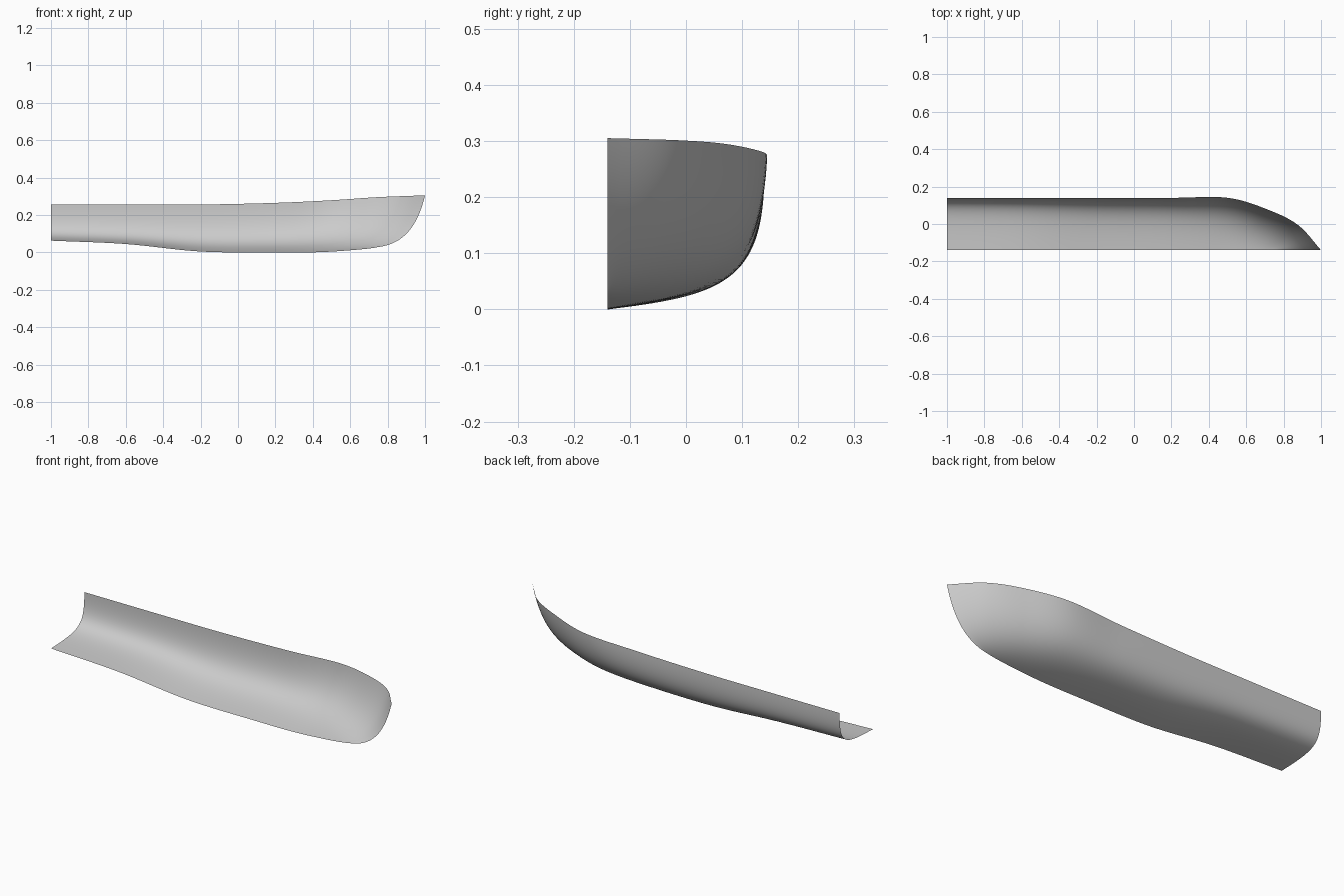
import bpy
import bmesh
from mathutils import Vector
from mathutils.geometry import interpolate_bezier

cube = bpy.data.objects.get("Cube")
if cube:
    bpy.data.objects.remove(cube, do_unlink=True)

CENTRE = -0.14       # plane of the keel and stem
SIDE = 0.14          # greatest half breadth
STEPS = 10           # slices between neighbouring stations
GIRTH = 36           # points around each section

# Long lines of the hull, stern to stem, as (x, y, z)
sheer = [(-1, SIDE, .255), (-.6, SIDE, .255), (-.2, SIDE, .256), (.2, SIDE, .265),
         (.5, SIDE, .279), (.72, .075, .294), (.88, -.008, .301), (1, CENTRE, .305)]
topside = [(-1, SIDE, .08), (-.6, SIDE, .07), (-.2, SIDE, .052), (.2, SIDE, .05),
           (.48, .125, .055), (.69, .05, .07), (.84, -.035, .1), (.96, CENTRE, .14)]
bilge = [(-1, .1, .07), (-.6, .095, .055), (-.2, .078, .027), (.2, .055, .025),
         (.45, .01, .025), (.63, -.04, .03), (.78, -.095, .04), (.89, CENTRE, .06)]
keel = [(-1, CENTRE, .063), (-.6, CENTRE, .045), (-.2, CENTRE, .005), (.2, CENTRE, 0),
        (.42, CENTRE, .001), (.58, CENTRE, .01), (.7, CENTRE, .021), (.78, CENTRE, .034)]


def fair_line(points):
    """Smooth line through the given points, sampled evenly per span."""
    pts = [Vector(p) for p in points]
    pts = [pts[0] * 2 - pts[1]] + pts + [pts[-1] * 2 - pts[-2]]
    line = []
    for a, b, c, d in zip(pts, pts[1:], pts[2:], pts[3:]):
        span = interpolate_bezier(b, b + (c - a) / 6, c - (d - b) / 6, c, STEPS + 1)
        line += span[:-1]
    return line + [pts[-2]]


def loft(name, lines, material):
    """Skin curved cross sections that are steered by four long lines."""
    bm = bmesh.new()
    sections = []
    for corners in zip(*[fair_line(line) for line in lines]):
        sections.append([bm.verts.new(p) for p in interpolate_bezier(*corners, GIRTH)])
    for near, far in zip(sections, sections[1:]):
        for i in range(GIRTH - 1):
            bm.faces.new((near[i], far[i], far[i + 1], near[i + 1]))
    for face in bm.faces:
        face.smooth = True
    mesh = bpy.data.meshes.new(name)
    bm.to_mesh(mesh)
    bm.free()
    mesh.materials.append(material)
    obj = bpy.data.objects.new(name, mesh)
    bpy.context.collection.objects.link(obj)
    return obj


# Plain grey finish
grey = bpy.data.materials.new("light_grey")
grey.use_nodes = True
colour = (0.6, 0.6, 0.6, 1)
grey.diffuse_color = colour
grey.node_tree.nodes["Principled BSDF"].inputs["Base Color"].default_value = colour

# Half hull shell, open at the deck, centreline and stern
loft("half_hull", (keel, bilge, topside, sheer), grey)
